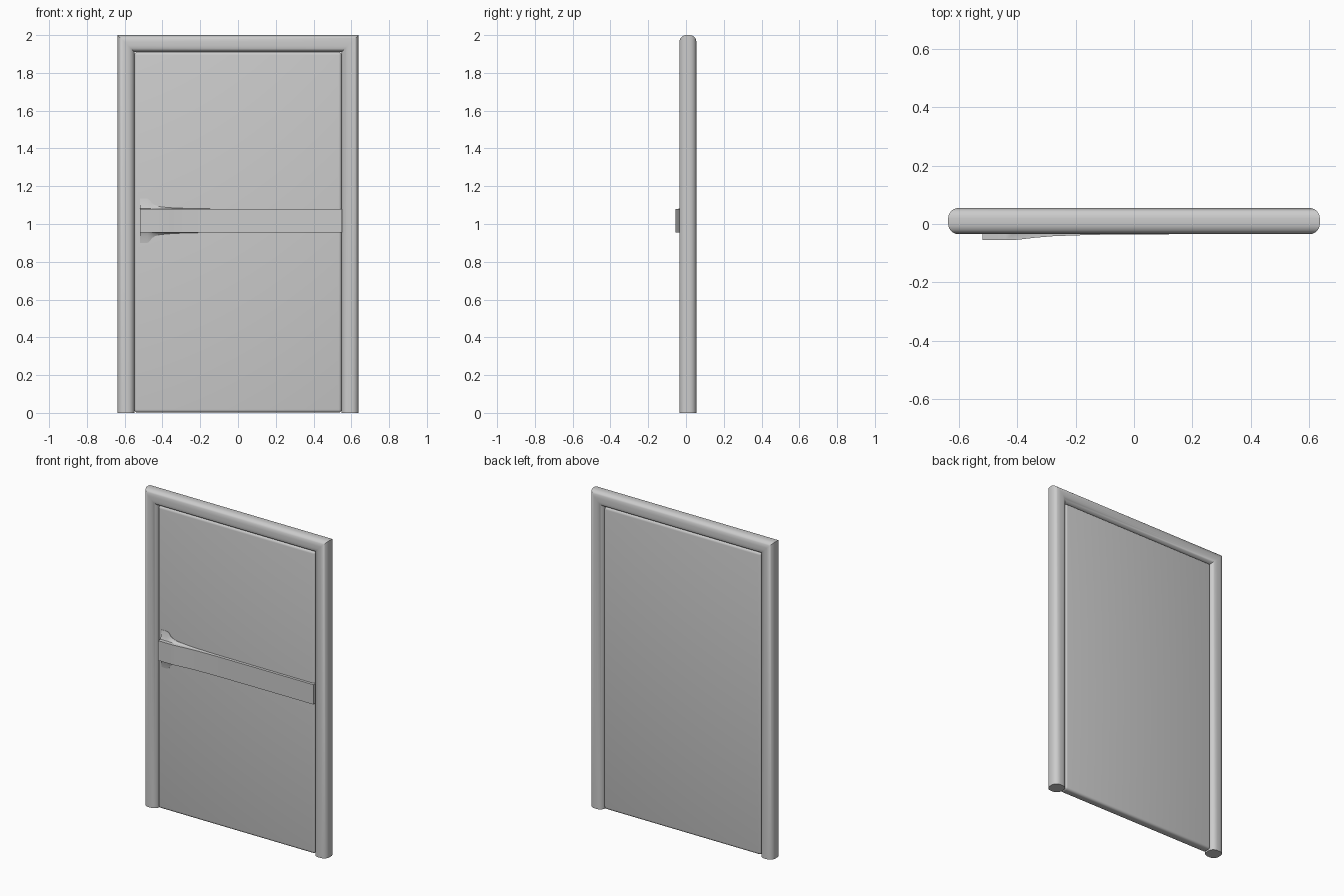
import bpy, bmesh, math

if "Cube" in bpy.data.objects:
    bpy.data.objects.remove(bpy.data.objects["Cube"])

def mesh_object(name, bm, angle=35):
    bmesh.ops.recalc_face_normals(bm, faces=bm.faces)
    me = bpy.data.meshes.new(name)
    bm.to_mesh(me)
    bm.free()
    ob = bpy.data.objects.new(name, me)
    bpy.context.collection.objects.link(ob)
    bpy.ops.object.select_all(action='DESELECT')
    ob.select_set(True)
    bpy.context.view_layer.objects.active = ob
    bpy.ops.object.shade_smooth_by_angle(angle=math.radians(angle))
    return ob

def loft(name, rings):
    """Skin a list of closed rings and cap both ends."""
    bm = bmesh.new()
    loops = [[bm.verts.new(p) for p in r] for r in rings]
    n = len(loops[0])
    for a, b in zip(loops, loops[1:]):
        for i in range(n):
            j = (i + 1) % n
            bm.faces.new((a[i], a[j], b[j], b[i]))
    bm.faces.new(loops[0])
    bm.faces.new(loops[-1])
    return mesh_object(name, bm)

# Door frame: rounded section swept up, across and down with mitred corners
HALF, R, YC = 0.045, 0.036, 0.01
section = []
for k, (sx, sy) in enumerate([(1, 1), (-1, 1), (-1, -1), (1, -1)]):
    for s in range(7):
        a = math.radians(90 * k + 15 * s)
        section.append((sx * (HALF - R) + R * math.cos(a),
                        YC + sy * (HALF - R) + R * math.sin(a)))
XC, ZC = 0.593, 1.955
rings = []
for side, top in [(-1, 0), (-1, 1), (1, 1), (1, 0)]:
    rings.append([(side * (XC + u), v, (ZC + u) if top else 0.0) for u, v in section])
loft("door_frame", rings)

# Door panel with softly rounded edges
bm = bmesh.new()
bmesh.ops.create_cube(bm, size=1)
for v in bm.verts:
    v.co.x *= 1.098
    v.co.y = v.co.y * 0.056 + YC
    v.co.z = (v.co.z + 0.5) * 1.909 + 0.002
bmesh.ops.bevel(bm, geom=bm.edges[:], offset=0.016, segments=4, profile=0.5, affect='EDGES')
mesh_object("door_panel", bm)

# Crash bar: raised left end, flared foot against the panel, thin right end
# columns: x, front y, foot flare height
stations = [(-0.52, -0.055, 0.055), (-0.48, -0.055, 0.055), (-0.468, -0.055, 0.047),
            (-0.455, -0.055, 0.030), (-0.44, -0.055, 0.020), (-0.415, -0.055, 0.012),
            (-0.39, -0.053, 0.009), (-0.34, -0.047, 0.005), (-0.28, -0.042, 0.003),
            (-0.2, -0.039, 0.001), (-0.1, -0.0365, 0.0005), (0.15, -0.035, 0.0003),
            (0.55, -0.034, 0.0002)]
Z, H = 1.0175, 0.0625
rings = []
for x, y, f in stations:
    half = [(H, y), (H + 0.02 * f, -0.033), (H + 0.35 * f, -0.026), (H + f, -0.020), (H + f, -0.012)]
    rings.append([(x, v, Z + w) for w, v in half] +
                 [(x, v, Z - w) for w, v in reversed(half)])
loft("push_bar", rings)
